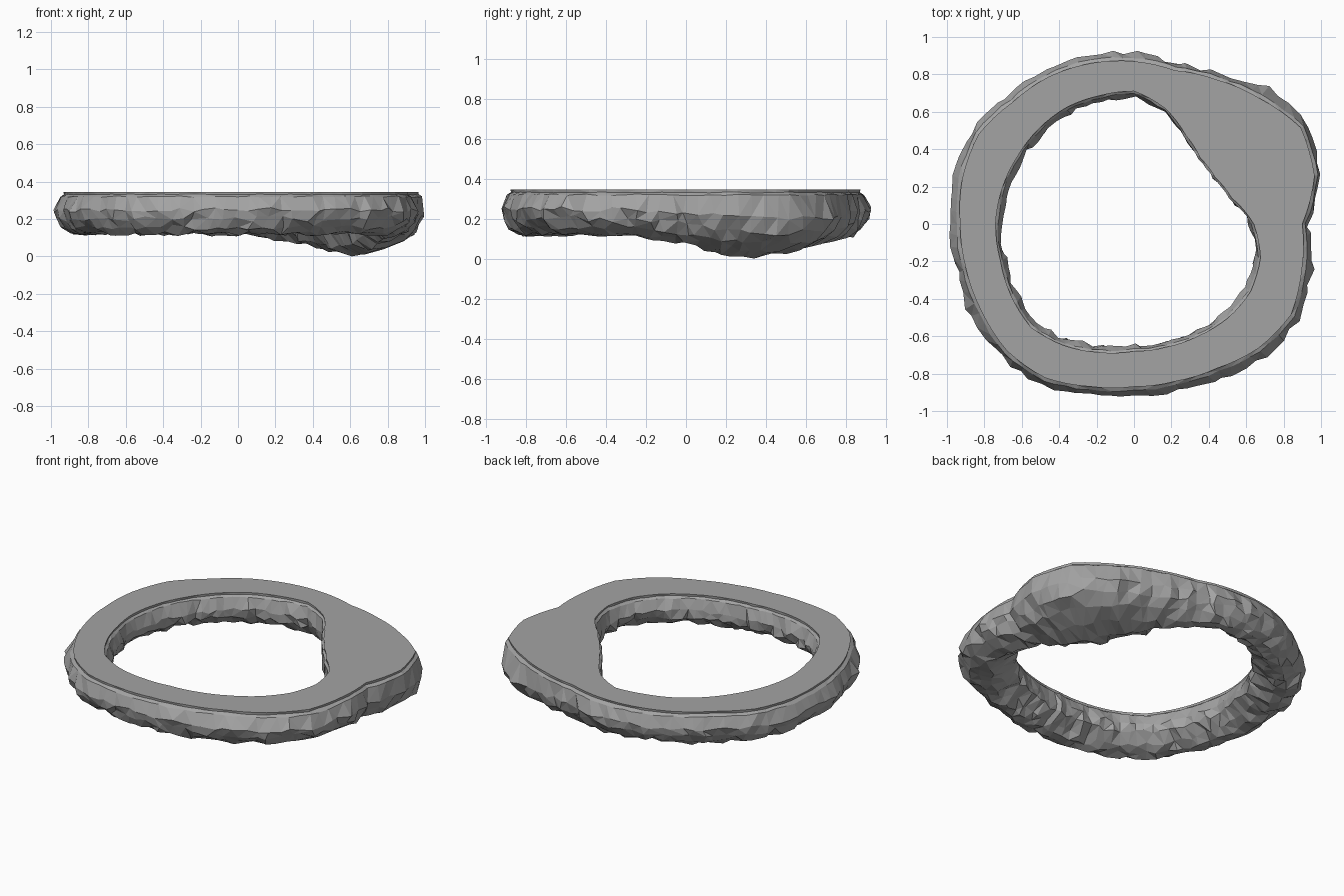
import bpy
import bmesh
import math
import random

random.seed(7)
default = bpy.data.objects.get("Cube")
if default:
    bpy.data.objects.remove(default, do_unlink=True)

SEGMENTS = 96
TOP = 0.345

# Radii around the ring, counter-clockwise from +x in even steps
top_outer = [.90, 1.0, 1.03, .95, .89, .85, .87, .89, .91, .92, .96, .95,
             .93, .93, .94, .96, .95, .90, .87, .87, .89, .94, .97, .93]
widest = [.93, 1.02, 1.08, 1.02, .92, .88, .92, .94, .95, .97, 1.0, 1.0,
          .99, .97, 1.01, 1.0, 1.0, .94, .92, .92, .94, 1.0, 1.02, .98]
top_inner = [.64, .54, .50, .50, .55, .64, .71, .71, .72, .72, .72, .73,
             .74, .74, .76, .78, .75, .71, .68, .68, .69, .71, .72, .70]


def around(table, angle):
    """Linear interpolation of a closed table at an angle."""
    position = angle / math.tau * len(table)
    i = int(position)
    blend = position - i
    return table[i % len(table)] * (1 - blend) + table[(i + 1) % len(table)] * blend


def bulge(angle):
    """Strength of the hanging lump under the broad side, longer towards the back."""
    offset = (angle - math.radians(27) + math.pi) % math.tau - math.pi
    reach = 0.7 if offset > 0 else 0.5
    return math.exp(-(offset / reach) ** 2)


def section(angle):
    """Cross-section as (radius, height, roughness), from inner rim to outer rim."""
    inner = around(top_inner, angle)
    outer = around(top_outer, angle)
    wide = around(widest, angle)
    lump = bulge(angle)
    low = 0.12 - 0.115 * lump
    over = 0.035 * (1 - lump)
    width = wide - inner
    span = TOP - low

    def h(f):
        return low + span * f

    return [
        (inner, TOP, 0),
        (inner + 0.002, TOP - 0.014, 0.002),
        (inner - 0.012, TOP - 0.024, 0.004),
        (inner - over, h(0.58), 0.013),
        (inner - over * 0.7 + 0.03 * lump, h(0.36), 0.015),
        (inner + width * 0.15, h(0.14), 0.016),
        (inner + width * 0.36, h(0.01), 0.013),
        (inner + width * 0.60, h(0.01) + 0.03 * lump, 0.014),
        (wide - width * 0.19, h(0.15) + 0.02 * lump, 0.016),
        (wide - width * 0.06, h(0.36), 0.016),
        (wide, h(0.57), 0.013),
        (outer + 0.018, TOP - 0.026, 0.004),
        (outer - 0.002, TOP - 0.014, 0.002),
        (outer, TOP, 0),
    ]


# Rocky ring: sweep the section around and roughen everything below the flat top
bm = bmesh.new()
loops = []
for s in range(SEGMENTS):
    angle = math.tau * s / SEGMENTS
    ridge = random.uniform(-1, 1)
    loop = []
    for radius, height, rough in section(angle):
        r = radius + rough * (random.uniform(-0.7, 0.7) + ridge * 0.6)
        z = max(0, height + rough * random.uniform(-1, 1))
        a = angle + rough * random.uniform(-1, 1) * 1.5
        loop.append(bm.verts.new((r * math.cos(a), r * math.sin(a), z)))
    loops.append(loop)

for s, loop in enumerate(loops):
    following = loops[(s + 1) % SEGMENTS]
    for k in range(len(loop)):
        n = (k + 1) % len(loop)
        bm.faces.new((loop[k], loop[n], following[n], following[k]))

# Irregular triangular facets on the rock, plain quads on the flat top
rocky = [f for f in bm.faces if min(v.co.z for v in f.verts) < TOP - 0.001]
bmesh.ops.triangulate(bm, faces=rocky, quad_method='SHORT_EDGE')
bmesh.ops.recalc_face_normals(bm, faces=bm.faces)

mesh = bpy.data.meshes.new("rock_ring")
bm.to_mesh(mesh)
bm.free()
ring = bpy.data.objects.new("rock_ring", mesh)
bpy.context.collection.objects.link(ring)

# Single stone colour
grey = (0.37, 0.37, 0.37, 1)
stone = bpy.data.materials.new("stone_grey")
stone.use_nodes = True
stone.diffuse_color = grey
stone.node_tree.nodes["Principled BSDF"].inputs["Base Color"].default_value = grey
mesh.materials.append(stone)
